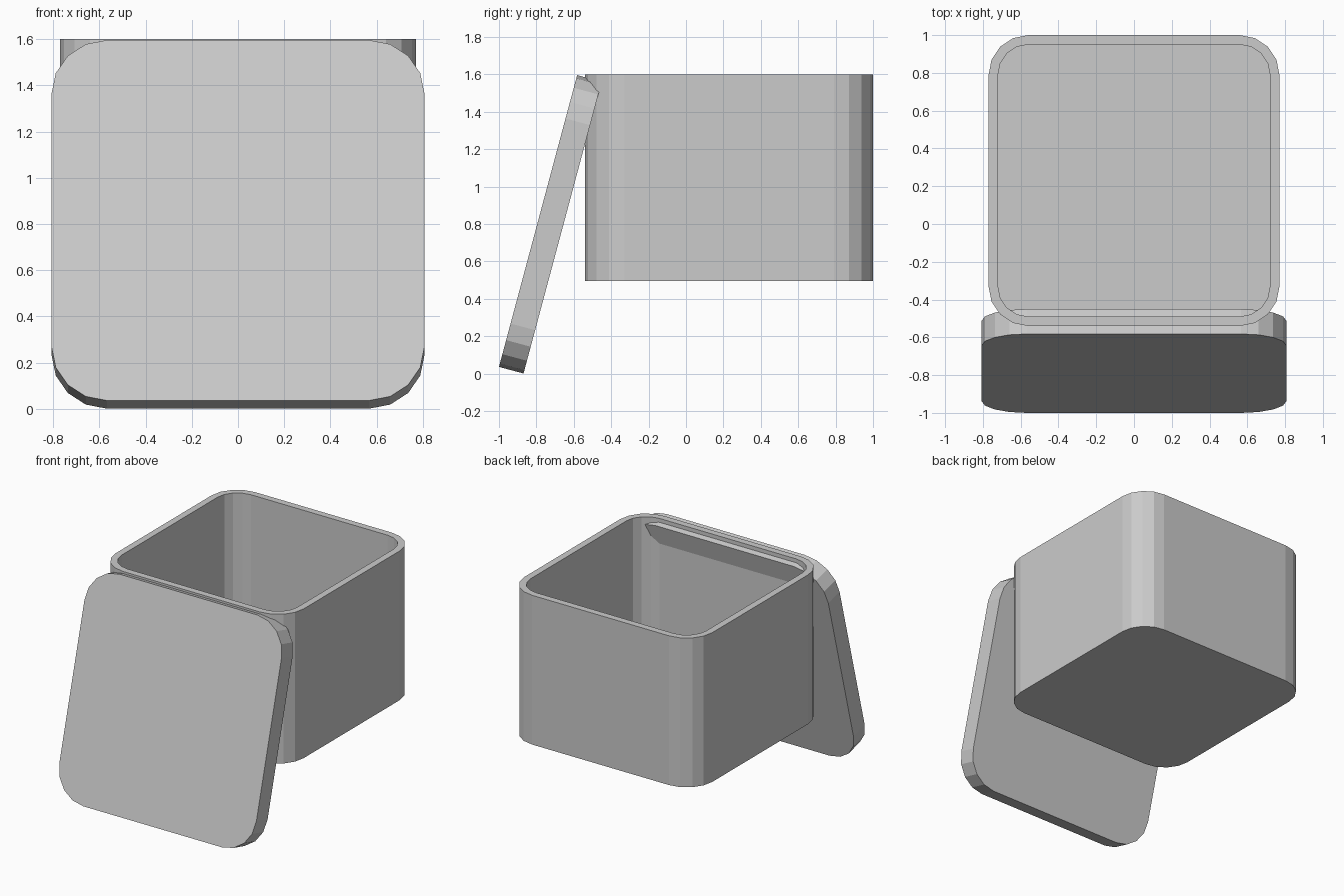
import bpy, bmesh, math
from mathutils import Matrix, Vector

if "Cube" in bpy.data.objects:
    bpy.data.objects.remove(bpy.data.objects["Cube"])

grey = bpy.data.materials.new("light grey")
grey.diffuse_color = (0.6, 0.6, 0.6, 1)
grey.use_nodes = True
grey.node_tree.nodes["Principled BSDF"].inputs["Base Color"].default_value = grey.diffuse_color


def rounded(w, h, r, seg=4):
    """Counter-clockwise rounded rectangle, half sizes w and h."""
    pts = []
    for i, (sx, sy) in enumerate([(1, 1), (-1, 1), (-1, -1), (1, -1)]):
        for k in range(seg + 1):
            a = math.pi / 2 * (i + k / seg)
            pts.append((sx * (w - r) + r * math.cos(a), sy * (h - r) + r * math.sin(a)))
    return pts


def loft(name, rings, matrix):
    """Skin a stack of (outline, z) rings and cap both ends."""
    bm = bmesh.new()
    loops = [[bm.verts.new((x, y, z)) for x, y in pts] for pts, z in rings]
    n = len(loops[0])
    for a, b in zip(loops, loops[1:]):
        for i in range(n):
            j = (i + 1) % n
            bm.faces.new((a[i], a[j], b[j], b[i]))
    bm.faces.new(loops[0][::-1])
    bm.faces.new(loops[-1])
    bmesh.ops.transform(bm, matrix=matrix, verts=bm.verts)
    bmesh.ops.recalc_face_normals(bm, faces=bm.faces)
    me = bpy.data.meshes.new(name)
    bm.to_mesh(me)
    bm.free()
    me.materials.append(grey)
    ob = bpy.data.objects.new(name, me)
    bpy.context.collection.objects.link(ob)
    return ob


# Open box: outer wall, rim, inner wall, floor
outer, inner = rounded(0.77, 0.77, 0.21), rounded(0.72, 0.72, 0.16)
loft("open_box", [(outer, 0.495), (outer, 1.6), (inner, 1.6), (inner, 0.545)],
     Matrix.Translation((0, 0.23, 0)))

# Lid: solid slab leaning against the front of the box
tilt, length, thick = math.radians(15), 1.615, 0.136
up = Vector((0, math.sin(tilt), math.cos(tilt)))
outward = Vector((0, -math.cos(tilt), math.sin(tilt)))
centre = Vector((0, -1.0, 0.036)) + up * length / 2 - outward * thick / 2
lid = rounded(0.807, length / 2, 0.24)
loft("leaning_lid", [(lid, -thick / 2), (lid, thick / 2)],
     Matrix.Translation(centre) @ Matrix.Rotation(math.pi / 2 - tilt, 4, 'X'))
